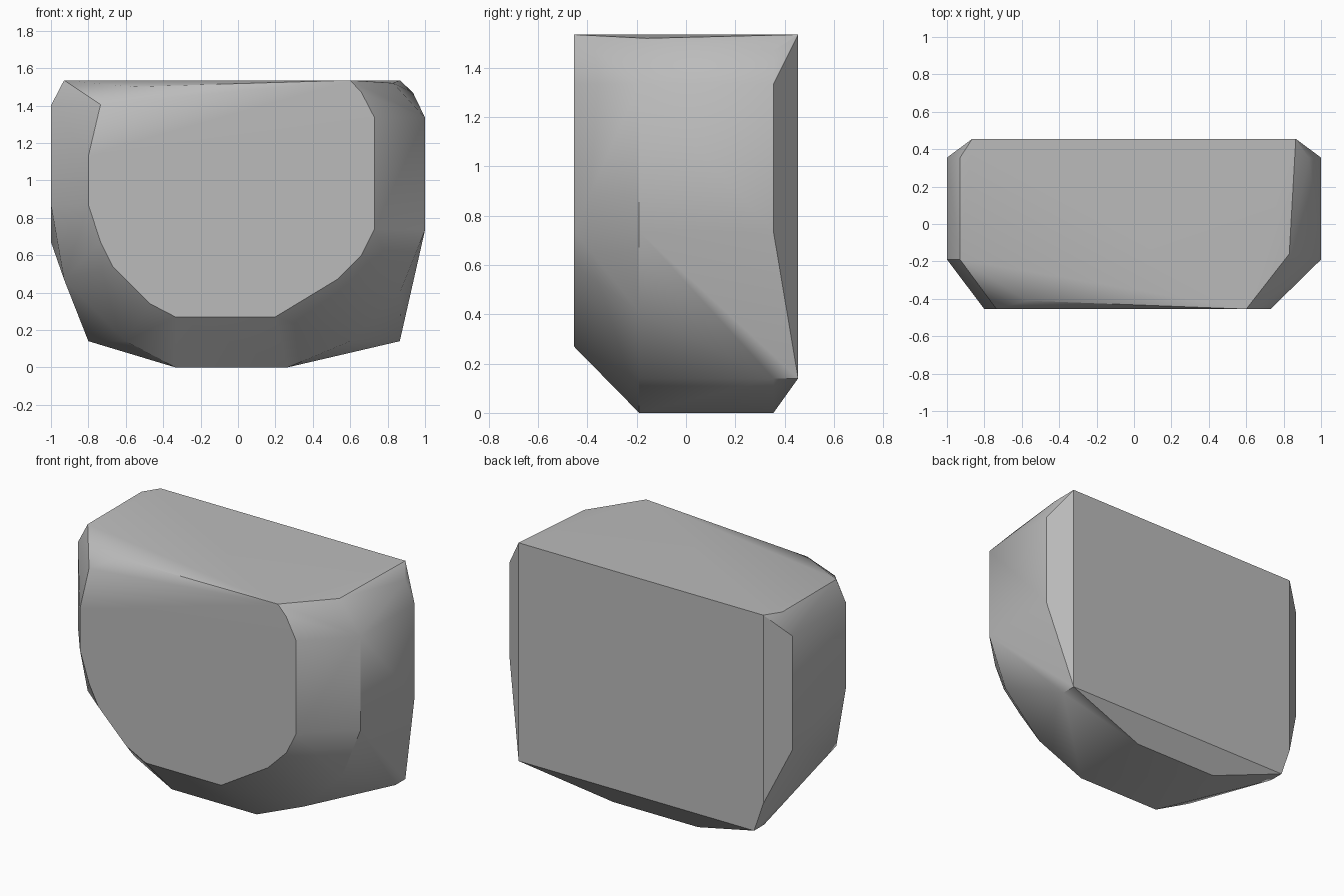
import bpy
import bmesh
import math

# Remove the default cube
default_cube = bpy.data.objects.get("Cube")
if default_cube:
    bpy.data.objects.remove(default_cube, do_unlink=True)


def make_material(name, colour):
    material = bpy.data.materials.new(name)
    material.use_nodes = True
    material.diffuse_color = colour
    shader = material.node_tree.nodes["Principled BSDF"]
    shader.inputs["Base Color"].default_value = colour
    return material


def make_hull(name, corners, material):
    """Wrap a tight convex skin around the corners and merge coplanar faces."""
    bm = bmesh.new()
    for corner in corners:
        bm.verts.new(corner)
    result = bmesh.ops.convex_hull(bm, input=bm.verts[:])
    loose = {v for v in result["geom_interior"] + result["geom_unused"]
             if isinstance(v, bmesh.types.BMVert) and v.is_valid}
    bmesh.ops.delete(bm, geom=list(loose), context="VERTS")
    bmesh.ops.dissolve_limit(bm, angle_limit=math.radians(1),
                             verts=bm.verts[:], edges=bm.edges[:])
    bmesh.ops.recalc_face_normals(bm, faces=bm.faces[:])
    mesh = bpy.data.meshes.new(name)
    bm.to_mesh(mesh)
    bm.free()
    mesh.materials.append(material)
    obj = bpy.data.objects.new(name, mesh)
    bpy.context.collection.objects.link(obj)
    return obj


def slice_points(y, outline):
    """Place an (x, z) outline at one depth."""
    return [(x, y, z) for x, z in outline]


# Depths of the four main slices
FRONT, SHOULDER, REAR, BACK = -.455, -.19, .355, .455
TOP, CHIN = 1.535, .14

# Flat front face, rounded at the bottom
front_outline = [
    (-.8, 1.13), (-.8, .87), (-.735, .67), (-.67, .54), (-.47, .34),
    (-.335, .27), (.2, .27), (.53, .47), (.66, .6), (.73, .74),
    (.73, 1.335), (.66, 1.47), (.6, TOP), (-.735, 1.405)]

# Widest slice, where the front bevel ends
shoulder_outline = [
    (-.93, TOP), (-1, 1.4), (-1, .87), (-.93, .47), (-.6, CHIN),
    (-.335, 0), (.265, 0), (.6, CHIN), (.87, .41), (1, .735), (1, 1.335)]

# Slice where the rear bevel starts
rear_outline = [
    (-.93, TOP), (-1, 1.4), (-1, .67), (-.8, CHIN), (-.335, 0),
    (.265, 0), (.865, CHIN), (1, .735), (1, 1.335), (.935, 1.47)]

# Flat back face
back_outline = [
    (-.865, TOP), (-.865, .33), (-.8, CHIN), (.865, CHIN), (.865, TOP)]

# Chipped corners along the top rim
rim_chips = [(-.57, -.41, 1.5), (.83, -.16, 1.52)]

stone = make_material("stone grey", (.5, .5, .5, 1))
corners = (slice_points(FRONT, front_outline)
           + slice_points(SHOULDER, shoulder_outline)
           + slice_points(REAR, rear_outline)
           + slice_points(BACK, back_outline)
           + rim_chips)
rock = make_hull("rock", corners, stone)

# Soft shading with crisp chipped edges
bpy.ops.object.select_all(action="DESELECT")
rock.select_set(True)
bpy.context.view_layer.objects.active = rock
bpy.ops.object.shade_smooth_by_angle(angle=math.radians(30))
